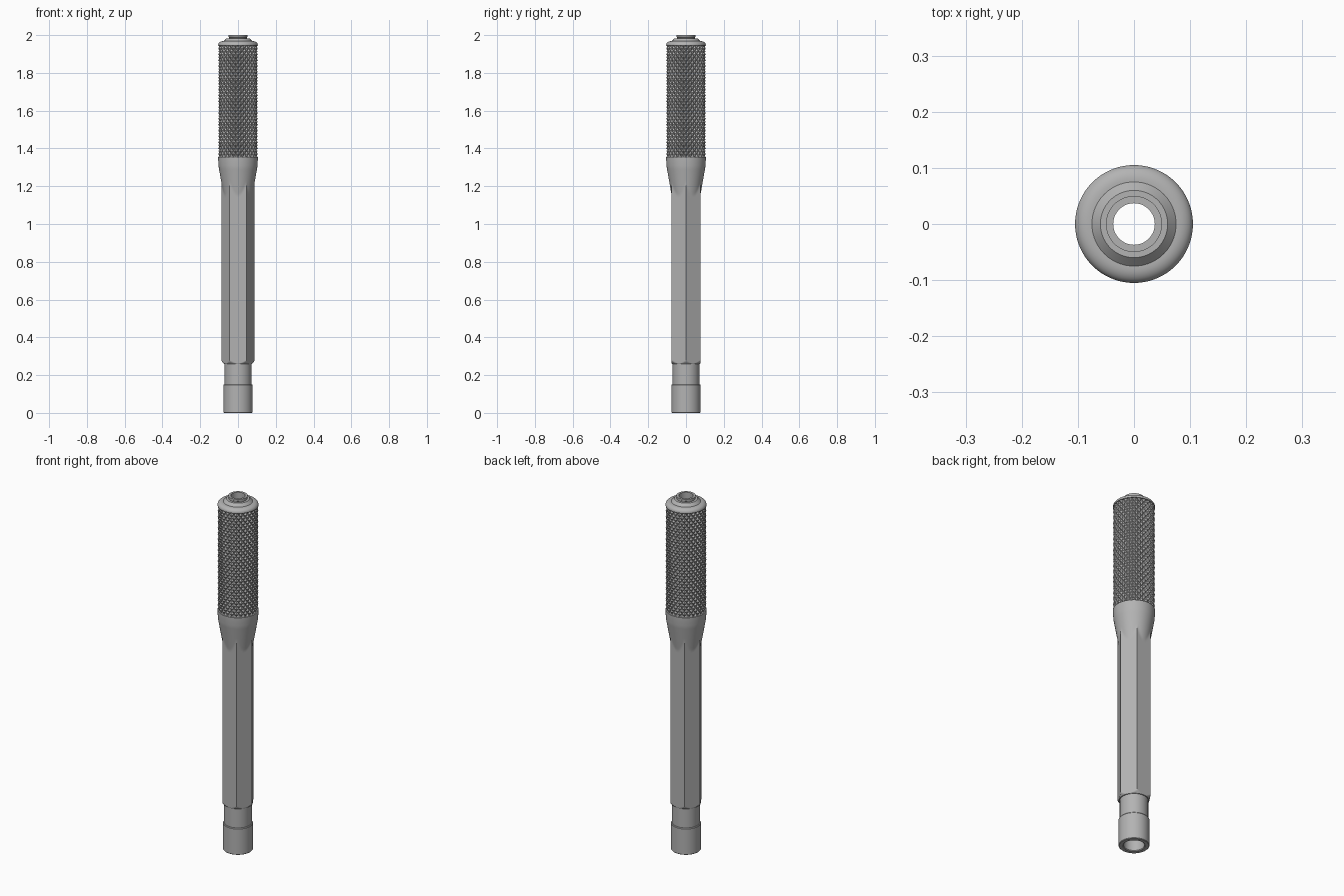
import bpy, bmesh, math

SEG = 96
BORE, APOTHEM, GRIP = 0.037, 0.076, 0.105
GRIP_LOW, GRIP_HIGH = 1.355, 1.945

cube = bpy.data.objects.get("Cube")
if cube:
    bpy.data.objects.remove(cube)

steel = bpy.data.materials.new("satin_steel_grey")
steel.use_nodes = True
colour = (0.45, 0.45, 0.45, 1)
steel.diffuse_color = colour
steel.node_tree.nodes["Principled BSDF"].inputs["Base Color"].default_value = colour


def finish(name, bm, smooth=True):
    mesh = bpy.data.meshes.new(name)
    bm.to_mesh(mesh)
    bm.free()
    mesh.materials.append(steel)
    ob = bpy.data.objects.new(name, mesh)
    bpy.context.collection.objects.link(ob)
    if smooth:
        bpy.ops.object.select_all(action="DESELECT")
        ob.select_set(True)
        bpy.context.view_layer.objects.active = ob
        bpy.ops.object.shade_smooth_by_angle(angle=math.radians(25))
    return ob


def lathe(name, profile, shape=lambda r, z, a: r):
    """Sweep (radius, z) points round z; shape may alter the radius by angle."""
    bm = bmesh.new()
    rings = []
    for r, z in profile:
        ring = []
        for i in range(SEG):
            a = math.tau * i / SEG
            d = shape(r, z, a)
            ring.append(bm.verts.new((d * math.cos(a), d * math.sin(a), z)))
        rings.append(ring)
    for low, high in zip(rings, rings[1:]):
        for i in range(SEG):
            j = (i + 1) % SEG
            bm.faces.new((low[i], low[j], high[j], high[i]))
    return finish(name, bm)


# Foot: counterbore, round collar and thinner neck
lathe("foot_collar", [(BORE, 0.2), (0.052, 0.2), (0.052, 0.004), (0.056, 0),
                      (0.074, 0), (0.077, 0.003), (0.077, 0.147),
                      (0.074, 0.151), (0.071, 0.151), (0.071, 0.262)])


# Hexagonal shaft, chamfered below and swelling into the round grip
def flare(z):
    if z < 1.30:
        return 0.074 + (z - 1.14) * 0.175
    return 0.102 + 0.003 * math.sin((z - 1.30) / 0.055 * math.pi / 2)


def hexagon(r, z, a):
    if r < 0.072 or z >= GRIP_LOW:
        return r
    side = (a % (math.pi / 3)) - math.pi / 6
    flat = APOTHEM / math.cos(side)
    chamfer = 0.075 + (z - 0.26) * 0.8
    return max(min(flat, chamfer), flare(z))


shaft = [(0.071, 0.26)] + [(0.09, 0.26 + 0.003 * i) for i in range(8)]
shaft += [(0.09, 1.14 + 0.01 * i) for i in range(22)]
shaft += [(GRIP, GRIP_LOW), (0.09, GRIP_LOW)]
lathe("hex_shaft", shaft, hexagon)

# Knurled grip: alternating peaks and valleys, split along the grooves
COLS, ROWS = 48, 38
bm = bmesh.new()
grid = []
for k in range(ROWS + 1):
    z = GRIP_LOW + (GRIP_HIGH - GRIP_LOW) * k / ROWS
    ring = []
    for i in range(COLS):
        r = GRIP if (i + k) % 2 else GRIP - 0.011
        a = math.tau * i / COLS
        ring.append(bm.verts.new((r * math.cos(a), r * math.sin(a), z)))
    grid.append(ring)
for k in range(ROWS):
    for i in range(COLS):
        j = (i + 1) % COLS
        a, b, c, d = grid[k][i], grid[k][j], grid[k + 1][j], grid[k + 1][i]
        if (i + k) % 2:
            bm.faces.new((a, b, d))
            bm.faces.new((b, c, d))
        else:
            bm.faces.new((a, b, c))
            bm.faces.new((a, c, d))
finish("knurled_grip", bm, smooth=False)

# Rounded end cap with a stepped spigot
cap = [(0.09, GRIP_HIGH), (GRIP, GRIP_HIGH)]
for i in range(9):
    t = math.pi / 2 * i / 8
    cap.append((0.079 + 0.026 * math.cos(t), 1.948 + 0.02 * math.sin(t)))
cap += [(0.075, 1.968), (0.060, 1.983), (0.047, 1.983), (0.047, 1.988),
        (0.050, 1.990), (0.050, 2.0), (BORE, 2.0)]
lathe("end_cap", cap)

# Through bore
lathe("bore", [(BORE, 2.0), (BORE, 0.2)])
